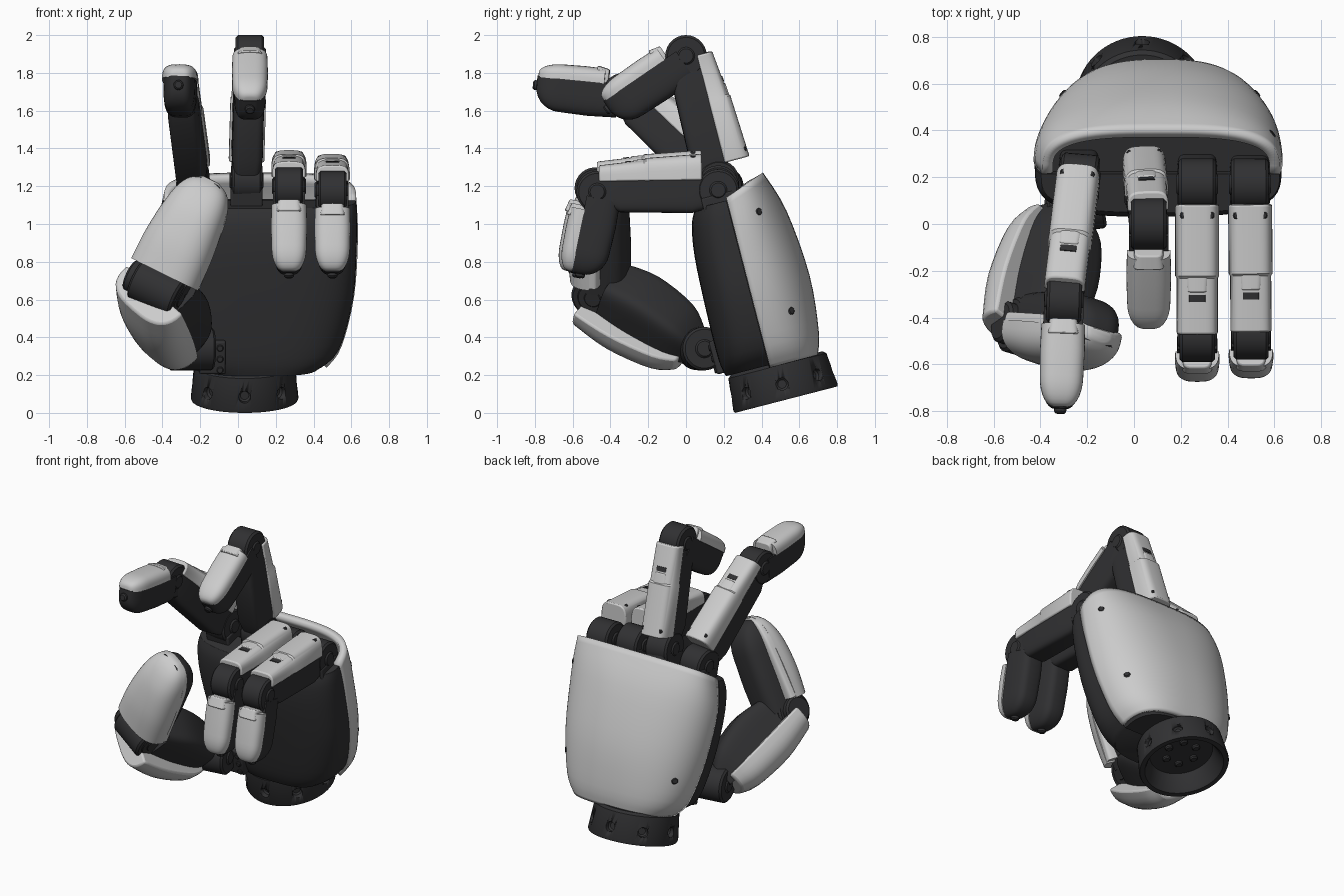
import bpy, bmesh, math
from mathutils import Vector as V, Matrix

if "Cube" in bpy.data.objects:
    bpy.data.objects.remove(bpy.data.objects["Cube"])

dark = bpy.data.materials.new("dark_plastic")
dark.diffuse_color = (0.03, 0.03, 0.032, 1)
dark.use_nodes = True
dark.node_tree.nodes["Principled BSDF"].inputs["Base Color"].default_value = dark.diffuse_color


def frame(origin, along, outer):
    """Local axes: x = side, y = outer face, z = along the part."""
    d = V(along).normalized()
    n = V(outer)
    n = (n - d * n.dot(d)).normalized()
    m = Matrix((n.cross(d), n, d)).transposed().to_4x4()
    m.translation = V(origin)
    return m


def finish(name, bm, m, mat, bevel=0.0):
    bmesh.ops.remove_doubles(bm, verts=bm.verts, dist=1e-5)
    bmesh.ops.recalc_face_normals(bm, faces=bm.faces)
    me = bpy.data.meshes.new(name)
    bm.to_mesh(me)
    bm.free()
    ob = bpy.data.objects.new(name, me)
    bpy.context.collection.objects.link(ob)
    ob.matrix_world = m
    if mat:
        me.materials.append(mat)
    bpy.ops.object.select_all(action='DESELECT')
    ob.select_set(True)
    bpy.context.view_layer.objects.active = ob
    bpy.ops.object.shade_smooth_by_angle(angle=math.radians(38))
    if bevel:
        b = ob.modifiers.new("bevel", 'BEVEL')
        b.width, b.segments, b.limit_method, b.angle_limit = bevel, 2, 'ANGLE', math.radians(50)
    return ob


def smooth(rows, k=4):
    """Catmull-Rom resampling of section rows."""
    out = []
    for i in range(len(rows) - 1):
        p = [rows[max(0, min(len(rows) - 1, i + j))] for j in (-1, 0, 1, 2)]
        for s in range(k):
            u = s / k
            out.append([0.5 * (2 * b + (c - a) * u + (2 * a - 5 * b + 4 * c - d) * u * u
                               + (3 * b - a - 3 * c + d) * u ** 3) for a, b, c, d in zip(*p)])
    return out + [list(rows[-1])]


def half(name, m, rows, n0, sign, e=4, mat=None, bevel=0.0, shell=0.0, slope=0.0, n=20):
    """Loft of half super-ellipses; rows: t, half width, depth, [side shift, [exponent]]."""
    bm = bmesh.new()
    rings = []
    for r in rows:
        t, hw, dep = r[:3]
        cx = r[3] if len(r) > 3 else 0
        ex = r[4] if len(r) > 4 else e
        ring = []
        for i in range(n + 1):
            c, s = math.cos(math.pi * i / n), abs(math.sin(math.pi * i / n))
            x = cx + hw * math.copysign(abs(c) ** (2 / ex), c)
            y = sign * dep * (s ** (2 / ex) if s > 1e-6 else 0)
            ring.append(bm.verts.new((x, n0 + y, t * (1 + slope * t * y))))
        rings.append(ring)
    for a, b in zip(rings, rings[1:]):
        for i in range(n if shell else n + 1):
            j = (i + 1) % (n + 1)
            bm.faces.new((a[i], a[j], b[j], b[i]))
    if not shell:
        bm.faces.new(rings[0])
        bm.faces.new(rings[-1])
    ob = finish(name, bm, m, mat, 0 if shell else bevel)
    if shell:
        cen = V((rows[1][3], n0, rows[1][0]))
        f = ob.data.polygons[len(ob.data.polygons) // 2]
        if f.normal.dot(f.center - cen) < 0:
            ob.data.flip_normals()
        so = ob.modifiers.new("thickness", 'SOLIDIFY')
        so.thickness, so.offset = shell, -1
    return ob


def lathe(name, m, prof, mat=dark, seg=32):
    bm = bmesh.new()
    rings = [[bm.verts.new((r * math.cos(2 * math.pi * i / seg), r * math.sin(2 * math.pi * i / seg), t))
              for i in range(seg)] for r, t in prof]
    for a, b in zip(rings, rings[1:]):
        for i in range(seg):
            j = (i + 1) % seg
            bm.faces.new((a[i], a[j], b[j], b[i]))
    return finish(name, bm, m, mat)


def cyl(name, c, axis, r, h, mat=dark, seg=28):
    hint = (0.3, 0.2, 1) if abs(V(axis).normalized().z) < 0.8 else (0, 1, 0.1)
    b = min(0.012, r * 0.3, h * 0.5)
    return lathe(name, frame(c, axis, hint),
                 [(0, -h), (r - b, -h), (r, b - h), (r, h - b), (r - b, h), (0, h)], mat, seg)


def hinge(name, c, side, r, h):
    """Barrel with a raised pin cap on both sides."""
    cyl(name, c, side, r, h)
    cyl(name + "_pin", c, side, r * 0.45, h + 0.009)


def tip(t0, length, hw, dep, r=0.13):
    """Straight rows ending in a rounded tip."""
    rows = [(t0, hw, dep), ((t0 + length - r) / 2, hw * 1.03, dep * 1.03)]
    for k in range(8):
        a = math.radians(k * 90 / 7)
        s = 0.32 + 0.68 * math.cos(a)
        rows.append((length - r + r * math.sin(a), hw * s, dep * s))
    return rows


# wrist ring with radial pockets
O = V((0.035, 0.53, 0.07))
PALM = frame(O, (0, -0.25, 0.968), (0, 0.968, 0.25))
wrist = lathe("wrist_ring", PALM, [(0, 0.12), (0.2, 0.12), (0.235, 0.02), (0.25, 0), (0.28, 0),
                                   (0.285, 0.012), (0.268, 0.185), (0.25, 0.2), (0, 0.2)], seg=64)
for i in range(8):
    a = math.pi / 4 * i
    v = V((math.cos(a), math.sin(a), 0))
    cut = cyl("wrist_pocket_cutter", PALM @ (v * 0.285 + V((0, 0, 0.085))), PALM.to_3x3() @ v, 0.032, 0.045)
    cut.hide_render = True
    cut.display_type = 'WIRE'
    mod = wrist.modifiers.new("pocket", 'BOOLEAN')
    mod.operation, mod.object = 'DIFFERENCE', cut
for i in range(6):
    a = math.pi / 3 * i
    cyl("wrist_bolt", PALM @ V((0.1 * math.cos(a), 0.1 * math.sin(a), 0.115)), PALM.col[2].xyz, 0.025, 0.015, seg=12)

# palm: grey back shell, dark filling, dark front
back = [(0.185, 0.35, 0.262, 0.085, 2.8), (0.3, 0.435, 0.298, 0.078, 2.5), (0.577, 0.505, 0.325, 0.075, 2.3),
        (0.9, 0.532, 0.292, 0.068, 2.5), (1.115, 0.508, 0.222, 0.082, 3.3)]
half("back_shell", PALM, smooth(back), -0.04, 1, shell=0.045, slope=0.29, n=48)
fill = [(t, w - 0.03, d - 0.03, c, e) for t, w, d, c, e in back[:-1]] + [(1.06, 0.485, 0.19, 0.075, 3)]
half("palm_core", PALM, smooth(fill), -0.045, 1, mat=dark, n=32)
front = [(0.2, 0.31, 0.235, 0.08), (0.3, 0.425, 0.252, 0.076), (0.577, 0.5, 0.25, 0.075),
         (0.85, 0.525, 0.238, 0.068), (1.02, 0.525, 0.21, 0.07), (1.1, 0.51, 0.17, 0.078)]
half("palm_front", PALM, smooth(front), -0.042, -1, 3.2, dark, bevel=0.015, n=40)
for sx in (-1, 1):
    for u, w, n in ((0.475, 1.0, 0.105), (0.41, 0.45, 0.14)):
        cyl("shell_screw", PALM @ V((0.075 + sx * u, n, w)),
            PALM.to_3x3() @ V((sx * 0.75, 0.66, 0)), 0.022, 0.012, seg=14)


def finger(name, K, P, T):
    K, P, T = V(K), V(P), V(T)
    # knuckle post and barrel
    post = PALM.copy()
    post.translation = K
    half(name + "_post", post, [(-0.25, 0.085, 0.2), (-0.02, 0.085, 0.2)], -0.1, 1, 8, dark, 0.01)
    F = frame(K, P - K, (0, 0.5, 1))
    L = (P - K).length
    hinge(name + "_knuckle", K, F.col[0].xyz, 0.11, 0.08)
    # proximal body and stepped cover
    half(name + "_proximal_body", F, [(0.03, 0.07, 0.16), (0.14, 0.082, 0.19), (L - 0.12, 0.082, 0.18),
                                      (L - 0.02, 0.07, 0.14)], 0.07, -1, 6, dark, 0.008)
    half(name + "_proximal_cover", F, [(0.085, 0.094, 0.138), (L - 0.26, 0.094, 0.12), (L - 0.25, 0.088, 0.11),
                                       (L - 0.01, 0.088, 0.085)], 0.055, 1, 4, None, 0.008)
    half(name + "_cover_lip", F, [(L - 0.28, 0.06, 0.117), (L - 0.19, 0.05, 0.11)], 0.055, 1, 5, None, 0.006)
    half(name + "_cover_slot", F, [(L - 0.18, 0.04, 0.107), (L - 0.15, 0.04, 0.104)], 0.055, 1, 8, dark)
    for sx in (-1, 1):
        cyl(name + "_cover_screw", F @ V((sx * 0.055, 0.13, 0.13)), F.col[1].xyz, 0.02, 0.055, seg=14)
    # middle joint
    G = frame(P, T - P, (0, -0.5, 1))
    D = (T - P).length
    hinge(name + "_joint", P, G.col[0].xyz, 0.11, 0.075)
    # distal body, grey nail cover, tip nub
    half(name + "_distal_body", G, tip(0.03, D, 0.084, 0.18), 0.05, -1, 4, dark)
    half(name + "_distal_cover", G, tip(0.105, D - 0.005, 0.093, 0.078), 0.045, 1, 3, None)
    half(name + "_distal_collar", G, [(0.085, 0.06, 0.075), (0.15, 0.07, 0.09)], 0.045, 1, 5, None, 0.006)
    cyl(name + "_tip_nub", T, T - P, 0.026, 0.02, seg=16)


finger("index_finger", (-0.235, 0.19, 1.2), (-0.3, -0.33, 1.69), (-0.315, -0.79, 1.735))
finger("middle_finger", (0.045, 0.17, 1.23), (0.063, 0.0, 1.89), (0.063, -0.41, 1.61))
finger("ring_finger", (0.27, 0.17, 1.2), (0.27, -0.48, 1.19), (0.27, -0.575, 0.735))
finger("little_finger", (0.495, 0.17, 1.18), (0.5, -0.47, 1.17), (0.5, -0.56, 0.735))

# thumb base: hinge barrel and palm bracket
B, M, T = V((-0.29, 0.05, 0.36)), V((-0.42, -0.46, 0.66)), V((-0.145, -0.47, 1.225))
hinge("thumb_base", (-0.25, 0.08, 0.34), (1, 0.15, 0), 0.115, 0.12)
half("thumb_bracket", PALM, [(0.22, 0.07, 0.2, -0.17), (0.4, 0.07, 0.2, -0.17)], -0.32, 1, 8, dark, 0.01)
for k in range(3):
    cyl("bracket_screw", PALM @ V((-0.13, -0.322, 0.245 + 0.06 * k)), PALM.col[1].xyz, 0.018, 0.008, seg=12)

# thumb lower segment: dark body in a deep grey trough
F = frame(B, M - B, (-1.0, -0.4, -0.8))
L = (M - B).length
half("thumb_lower_body", F, smooth([(0.0, 0.09, 0.14), (0.12, 0.14, 0.22), (0.35, 0.155, 0.26), (L - 0.07, 0.14, 0.23)]),
     0.07, -1, 6, dark, 0.012)
half("thumb_lower_cover", F, smooth([(0.03, 0.14, 0.13), (0.15, 0.2, 0.18), (0.4, 0.235, 0.195), (L + 0.02, 0.225, 0.16)]),
     0.025, 1, 2.8, None, 0.012)

# thumb joint and tip segment
G = frame(M, T - M, (-0.3, -1, 0))
D = (T - M).length
hinge("thumb_joint", M, G.col[0].xyz, 0.12, 0.13)
cyl("thumb_joint_side", M + G.col[0].xyz * 0.02, G.col[0].xyz, 0.09, 0.155)
half("thumb_tip_body", G, tip(0.03, D, 0.14, 0.2, 0.2), 0.04, -1, 3.5, dark)
half("thumb_tip_cover", G, smooth([(0.08, 0.2, 0.14), (0.25, 0.195, 0.155), (0.42, 0.175, 0.145),
                                   (0.53, 0.15, 0.115), (0.6, 0.11, 0.075), (D + 0.01, 0.045, 0.03)]),
     0.0, 1, 2.6, None)
half("thumb_tip_rim", G, smooth([(0.09, 0.199, 0.05), (0.42, 0.174, 0.05), (0.53, 0.149, 0.045),
                                 (0.6, 0.11, 0.035), (D + 0.008, 0.045, 0.02)]), 0.003, -1, 6, None)
